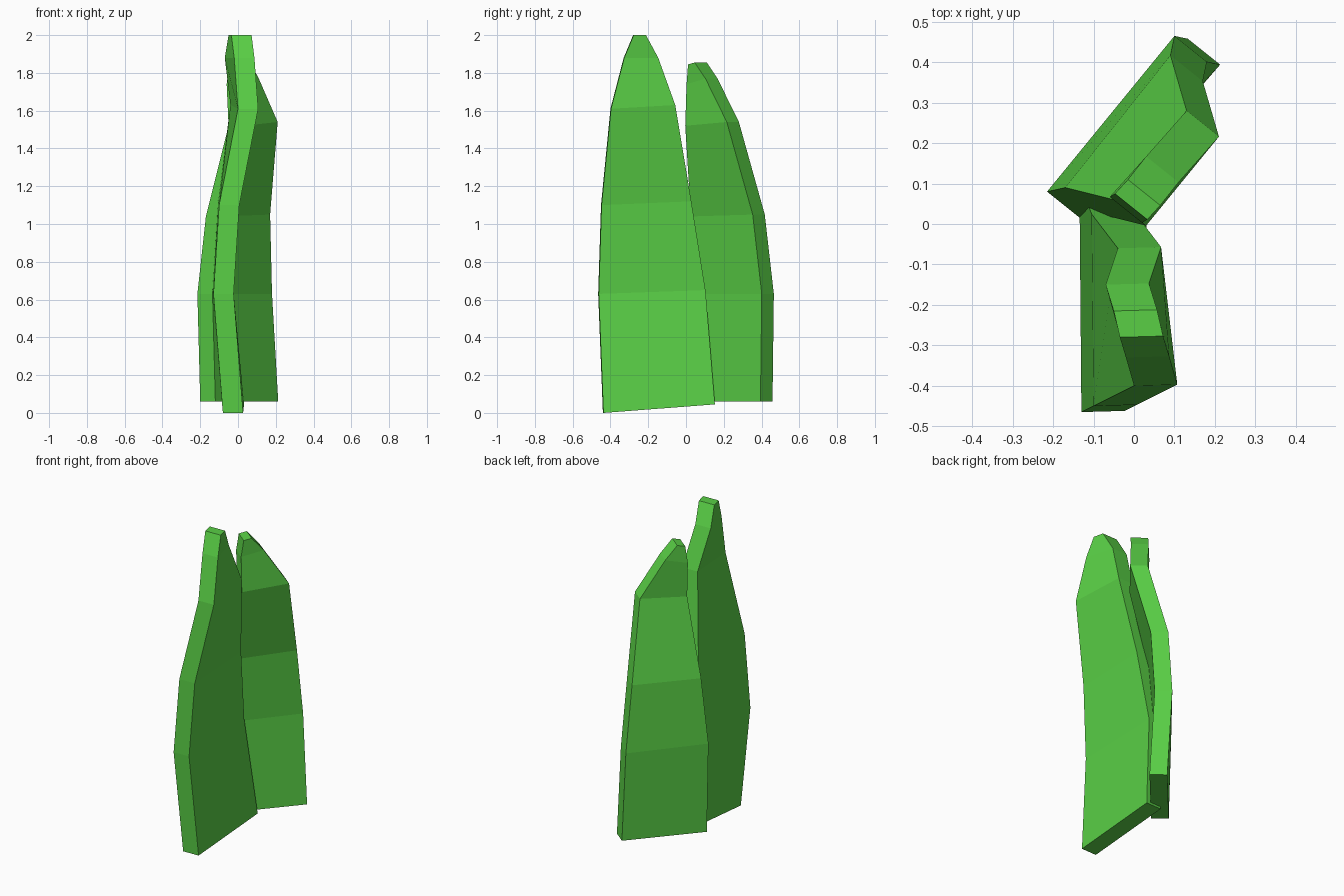
import bpy, bmesh
from mathutils import Vector

if "Cube" in bpy.data.objects:
    bpy.data.objects.remove(bpy.data.objects["Cube"])

green = bpy.data.materials.new("leaf_green")
green.diffuse_color = (0.1, 0.62, 0.06, 1)
green.use_nodes = True
green.node_tree.nodes["Principled BSDF"].inputs["Base Color"].default_value = green.diffuse_color


def blade(name, edge_a, edge_b, thickness):
    """Closed slab between two edge curves, extruded along the thickness vector."""
    bm = bmesh.new()
    t = Vector(thickness)
    rings = []
    for a, b in zip(edge_a, edge_b):
        a, b = Vector(a), Vector(b)
        rings.append([bm.verts.new(p) for p in (a, b, b + t, a + t)])
    for lower, upper in zip(rings, rings[1:]):
        for i in range(4):
            j = (i + 1) % 4
            bm.faces.new((lower[i], lower[j], upper[j], upper[i]))
    bm.faces.new(rings[0][::-1])
    bm.faces.new(rings[-1])
    bmesh.ops.recalc_face_normals(bm, faces=bm.faces)
    mesh = bpy.data.meshes.new(name)
    bm.to_mesh(mesh)
    bm.free()
    mesh.materials.append(green)
    obj = bpy.data.objects.new(name, mesh)
    bpy.context.collection.objects.link(obj)
    return obj


# Tall front leaf: front edge, back edge, thickness along x
blade("tall_leaf",
      [(-.08, -.44, 0), (-.13, -.465, .63), (-.10, -.45, 1.1),
       (0, -.40, 1.61), (-.02, -.33, 1.88), (-.035, -.28, 2)],
      [(-.075, .15, .045), (-.135, .10, .65), (-.105, .025, 1.12),
       (-.04, -.06, 1.63), (-.07, -.15, 1.88), (-.05, -.215, 2)],
      (.107, .003, 0))

# Shorter back leaf: left edge, right edge, thickness towards the front right
blade("short_leaf",
      [(-.20, .075, .06), (-.215, .08, .63), (-.17, .09, 1.04),
       (-.05, .06, 1.52), (-.06, .067, 1.74), (-.047, .075, 1.845)],
      [(.133, .458, .06), (.10, .465, .63), (.09, .417, 1.05),
       (.13, .28, 1.54), (.03, .167, 1.77), (-.015, .11, 1.855)],
      (.08, -.064, 0))
